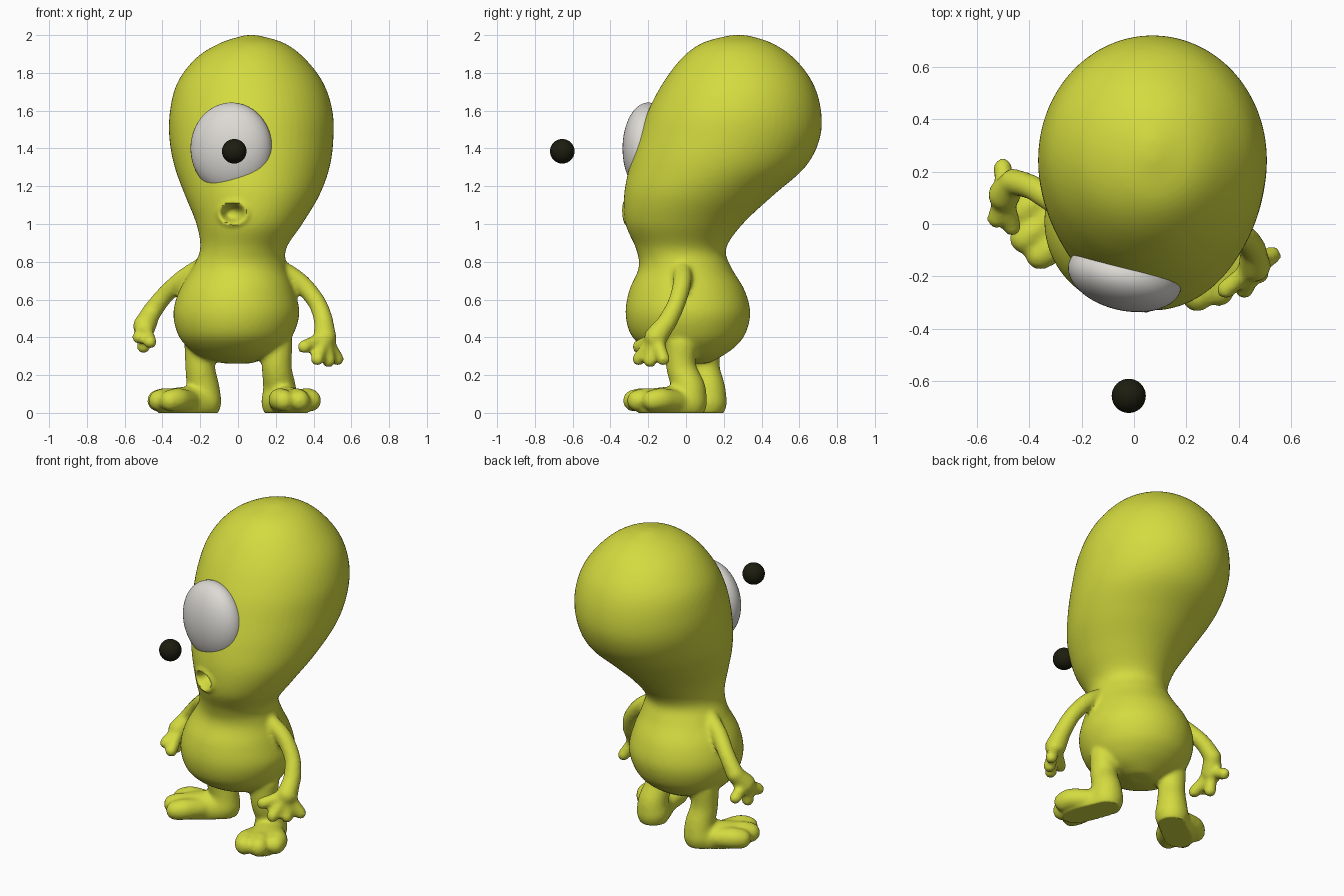
import bpy, bmesh, math
from mathutils import Vector, Matrix

cube = bpy.data.objects.get("Cube")
if cube:
    bpy.data.objects.remove(cube, do_unlink=True)


def material(name, colour, roughness=0.5):
    mat = bpy.data.materials.new(name)
    mat.use_nodes = True
    mat.diffuse_color = (*colour, 1)
    bsdf = mat.node_tree.nodes["Principled BSDF"]
    bsdf.inputs["Base Color"].default_value = (*colour, 1)
    bsdf.inputs["Roughness"].default_value = roughness
    return mat


skin = material("lime skin", (0.66, 0.71, 0.05))
white = material("eye white", (0.72, 0.70, 0.66))
black = material("pupil black", (0.012, 0.012, 0.005))


def make_object(name, bm, mat):
    mesh = bpy.data.meshes.new(name)
    bm.to_mesh(mesh)
    bm.free()
    obj = bpy.data.objects.new(name, mesh)
    bpy.context.collection.objects.link(obj)
    mesh.materials.append(mat)
    return obj


def activate(obj):
    for other in bpy.context.selected_objects:
        other.select_set(False)
    obj.select_set(True)
    bpy.context.view_layer.objects.active = obj


def smooth_shade(obj):
    activate(obj)
    bpy.ops.object.shade_smooth_by_angle(angle=math.radians(50))


def spline(rows, steps):
    """Smooth curve through rows of numbers."""
    rows = [Vector(r) for r in rows]
    padded = [rows[0]] + rows + [rows[-1]]
    result = []
    for a, b, c, d in zip(padded, padded[1:], padded[2:], padded[3:]):
        for i in range(steps):
            t = i / steps
            result.append(0.5 * (2 * b + (c - a) * t + (2 * a - 5 * b + 4 * c - d) * t ** 2
                                 + (3 * b - a - 3 * c + d) * t ** 3))
    return result + [rows[-1]]


def loft(bm, rows, sides=64):
    """Closed skin over ellipses given as z, x min, x max, y min, y max."""
    rings = []
    for z, x0, x1, y0, y1 in rows:
        ring = []
        for i in range(sides):
            a = math.tau * i / sides
            ring.append(bm.verts.new(((x0 + x1) / 2 + (x1 - x0) / 2 * math.cos(a),
                                      (y0 + y1) / 2 + (y1 - y0) / 2 * math.sin(a), z)))
        rings.append(ring)
    for low, high in zip(rings, rings[1:]):
        for i in range(sides):
            j = (i + 1) % sides
            bm.faces.new((low[i], low[j], high[j], high[i]))
    bm.faces.new(rings[0][::-1])
    bm.faces.new(rings[-1])


def limb(bm, *points):
    """Round limb through points given as x, y, z, radius."""
    for x, y, z, r in spline(points, 7):
        bmesh.ops.create_icosphere(bm, subdivisions=3, radius=r,
                                   matrix=Matrix.Translation((x, y, z)))


def leg_and_foot(bm, hip, ankle, turn, side):
    """side is 1 for the left; turn is the outward angle of the foot."""
    ahead = Vector((side * math.sin(turn), -math.cos(turn)))
    inward = Vector((-side * math.cos(turn), -math.sin(turn)))
    base = Vector(ankle)

    def at(f, s, z, r):
        p = base + ahead * f + inward * s
        return (p.x, p.y, z, r)

    limb(bm, (*hip, 0.36, 0.085), (*hip, 0.24, 0.08), at(0, 0, 0.13, 0.088), at(0, 0, 0.06, 0.098))
    limb(bm, at(0, 0, 0.05, 0.095), at(0.12, 0, 0.045, 0.095), at(0.21, 0, 0.045, 0.085))
    for f, s in ((0.28, 0.085), (0.29, 0), (0.235, -0.085)):
        limb(bm, at(f - 0.14, s * 0.6, 0.06, 0.06), at(f - 0.05, s, 0.07, 0.062),
             at(f, s, 0.065, 0.058))


def hand(bm, palm, wrist, tips):
    limb(bm, (*wrist, 0.05), (*palm, 0.062))
    for tip in tips:
        middle = (Vector(palm) + Vector(tip)) / 2
        limb(bm, (*palm, 0.045), (*middle, 0.036), (*tip, 0.036))


# Body and head
bm = bmesh.new()
profile = [
    (0.262, -0.08, 0.07, 0.0, 0.12),
    (0.30, -0.20, 0.18, -0.14, 0.19),
    (0.35, -0.27, 0.245, -0.23, 0.26),
    (0.42, -0.32, 0.295, -0.295, 0.315),
    (0.53, -0.342, 0.325, -0.32, 0.34),
    (0.65, -0.31, 0.30, -0.30, 0.31),
    (0.77, -0.24, 0.26, -0.25, 0.24),
    (0.87, -0.20, 0.255, -0.265, 0.212),
    (1.0, -0.22, 0.34, -0.32, 0.30),
    (1.15, -0.28, 0.43, -0.328, 0.46),
    (1.3, -0.335, 0.485, -0.30, 0.63),
    (1.45, -0.363, 0.505, -0.255, 0.708),
    (1.6, -0.36, 0.50, -0.20, 0.715),
    (1.75, -0.32, 0.45, -0.12, 0.67),
    (1.88, -0.22, 0.35, -0.02, 0.57),
    (1.96, -0.09, 0.24, 0.09, 0.45),
    (2.0, 0.04, 0.10, 0.24, 0.32),
]
loft(bm, spline(profile, 6))

# Left arm, reaching forward
limb(bm, (0.21, -0.02, 0.77, 0.05), (0.33, -0.02, 0.69, 0.05), (0.42, -0.05, 0.58, 0.048),
     (0.455, -0.10, 0.48, 0.052))
hand(bm, (0.46, -0.16, 0.40), (0.455, -0.10, 0.48),
     [(0.35, -0.25, 0.35), (0.42, -0.25, 0.285), (0.48, -0.19, 0.275), (0.525, -0.12, 0.285)])

# Right arm, swung slightly back
limb(bm, (-0.18, 0.03, 0.78, 0.05), (-0.29, 0.08, 0.71, 0.05), (-0.39, 0.14, 0.62, 0.048),
     (-0.46, 0.16, 0.53, 0.052))
hand(bm, (-0.495, 0.11, 0.46), (-0.46, 0.16, 0.53),
     [(-0.50, 0.215, 0.41), (-0.525, 0.02, 0.40), (-0.465, -0.01, 0.375), (-0.50, 0.09, 0.35)])

# Legs and feet
leg_and_foot(bm, (0.205, -0.025), (0.22, 0.015), math.radians(21), 1)
leg_and_foot(bm, (-0.20, 0.10), (-0.185, 0.12), math.radians(53), -1)

# Fuse everything into one soft skin
body = make_object("body", bm, skin)
activate(body)
remesh = body.modifiers.new("fuse", 'REMESH')
remesh.mode = 'VOXEL'
remesh.voxel_size = 0.013
soften = body.modifiers.new("soften", 'SMOOTH')
soften.factor = 0.5
soften.iterations = 6
for mod in list(body.modifiers):
    bpy.ops.object.modifier_apply(modifier=mod.name)

# Flat soles and a small round mouth with a raised lip
for v in body.data.vertices:
    v.co.z = max(v.co.z, 0)
    if v.co.y < -0.15 and 0.9 < v.co.z < 1.25:
        q = ((v.co.x + 0.028) / 0.052) ** 2 + ((v.co.z - 1.057) / 0.042) ** 2
        v.co.y += 0.09 * math.exp(-q * q) - 0.012 * math.exp(-(q - 2) ** 2)
if not body.data.materials:
    body.data.materials.append(skin)
smooth_shade(body)


def ball(name, centre, radii, mat, turn=0):
    bm = bmesh.new()
    bmesh.ops.create_uvsphere(bm, u_segments=48, v_segments=32, radius=1)
    bmesh.ops.scale(bm, vec=radii, verts=bm.verts)
    obj = make_object(name, bm, mat)
    obj.location = centre
    obj.rotation_euler.z = turn
    smooth_shade(obj)


# Single eye and its floating pupil
ball("eye", (-0.035, -0.20, 1.40), (0.22, 0.13, 0.243), white, math.radians(-13))
ball("pupil", (-0.02, -0.655, 1.385), (0.065, 0.065, 0.065), black)
